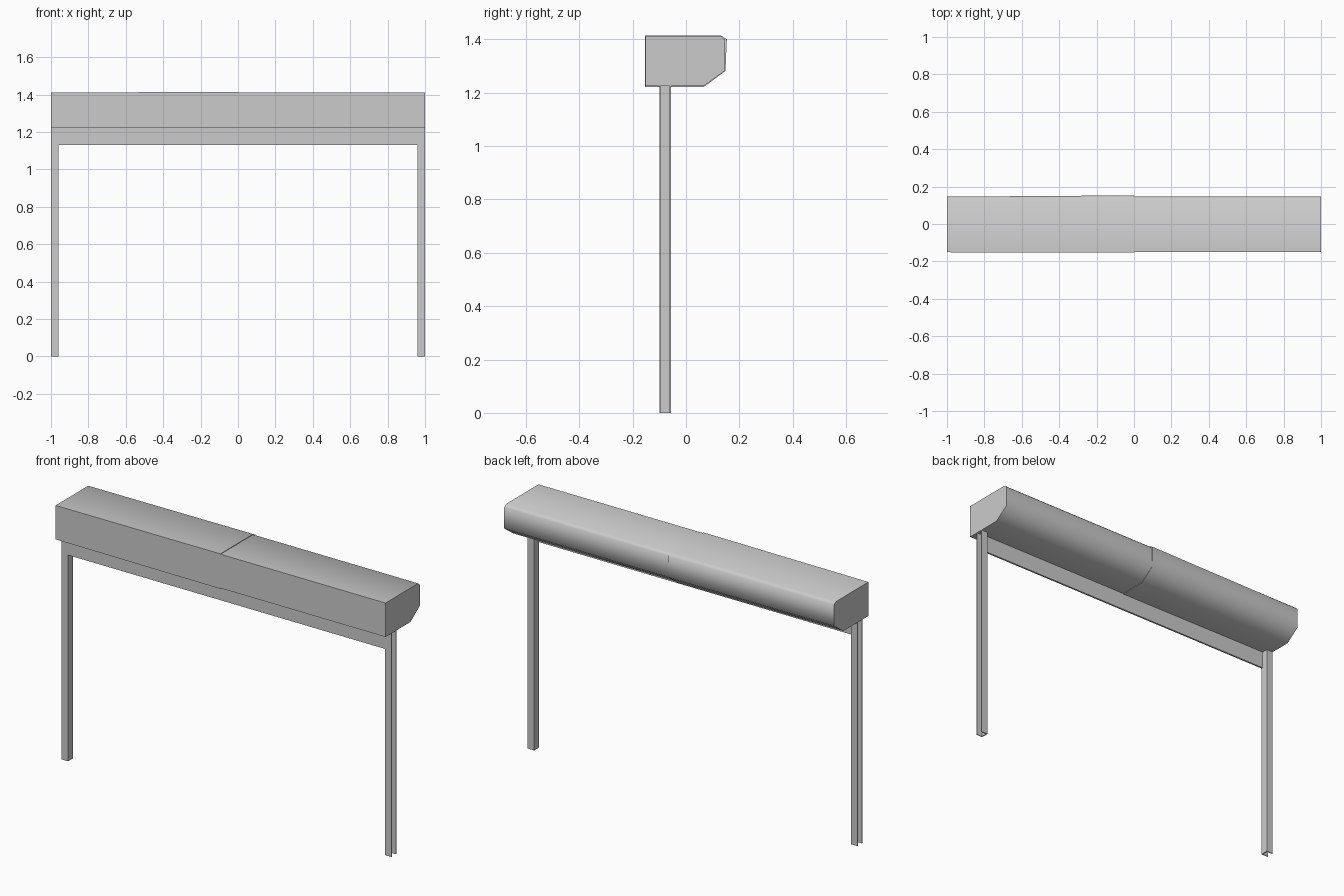
import bpy, bmesh, math
from mathutils import Vector

if "Cube" in bpy.data.objects:
    bpy.data.objects.remove(bpy.data.objects["Cube"])


def finish(name, bm, smooth=None):
    bmesh.ops.recalc_face_normals(bm, faces=bm.faces)
    mesh = bpy.data.meshes.new(name)
    bm.to_mesh(mesh)
    bm.free()
    obj = bpy.data.objects.new(name, mesh)
    bpy.context.collection.objects.link(obj)
    if smooth:
        bpy.context.view_layer.objects.active = obj
        obj.select_set(True)
        bpy.ops.object.shade_smooth_by_angle(angle=math.radians(smooth))
        obj.select_set(False)
    return obj


def loft(name, start, end, smooth=None):
    """Closed solid between two outlines with matching point counts."""
    bm = bmesh.new()
    a = [bm.verts.new(p) for p in start]
    b = [bm.verts.new(p) for p in end]
    n = len(a)
    for i in range(n):
        j = (i + 1) % n
        bm.faces.new((a[i], a[j], b[j], b[i]))
    bm.faces.new(a)
    bm.faces.new(b)
    return finish(name, bm, smooth)


# Housing: the left cover flares slightly where it laps over the right one
base = [(-0.151, 1.225), (0.066, 1.225), (0.146, 1.283),
        (0.146, 1.398), (0.131, 1.411), (-0.151, 1.411)]
flared = [(-0.153, 1.222), (0.067, 1.222), (0.148, 1.282),
          (0.153, 1.401), (0.131, 1.414), (-0.153, 1.414)]


def section(x, outline):
    return [Vector((x, y, z)) for y, z in outline]


loft("housing_left_cover", section(-1, base), section(0, flared), 60)
loft("housing_right_cover", section(0, base), section(1, base), 60)

# Guide rails: U channels with the open side facing outward
t = 0.005
front, back, inner, outer = -0.1, -0.056, 0.96, 1.0
channel = [(outer, front), (inner, front), (inner, back), (outer, back),
           (outer, back - t), (inner + t, back - t),
           (inner + t, front + t), (outer, front + t)]
for side, name in ((-1, "left_guide_rail"), (1, "right_guide_rail")):
    loft(name, [(side * x, y, 0) for x, y in channel],
         [(side * x, y, 1.226) for x, y in channel])

# Bottom slat of the rolled-up curtain
slat = [(-0.1, 1.13), (-0.09, 1.13), (-0.09, 1.227), (-0.1, 1.227)]
loft("bottom_slat", section(-inner, slat), section(inner, slat))
